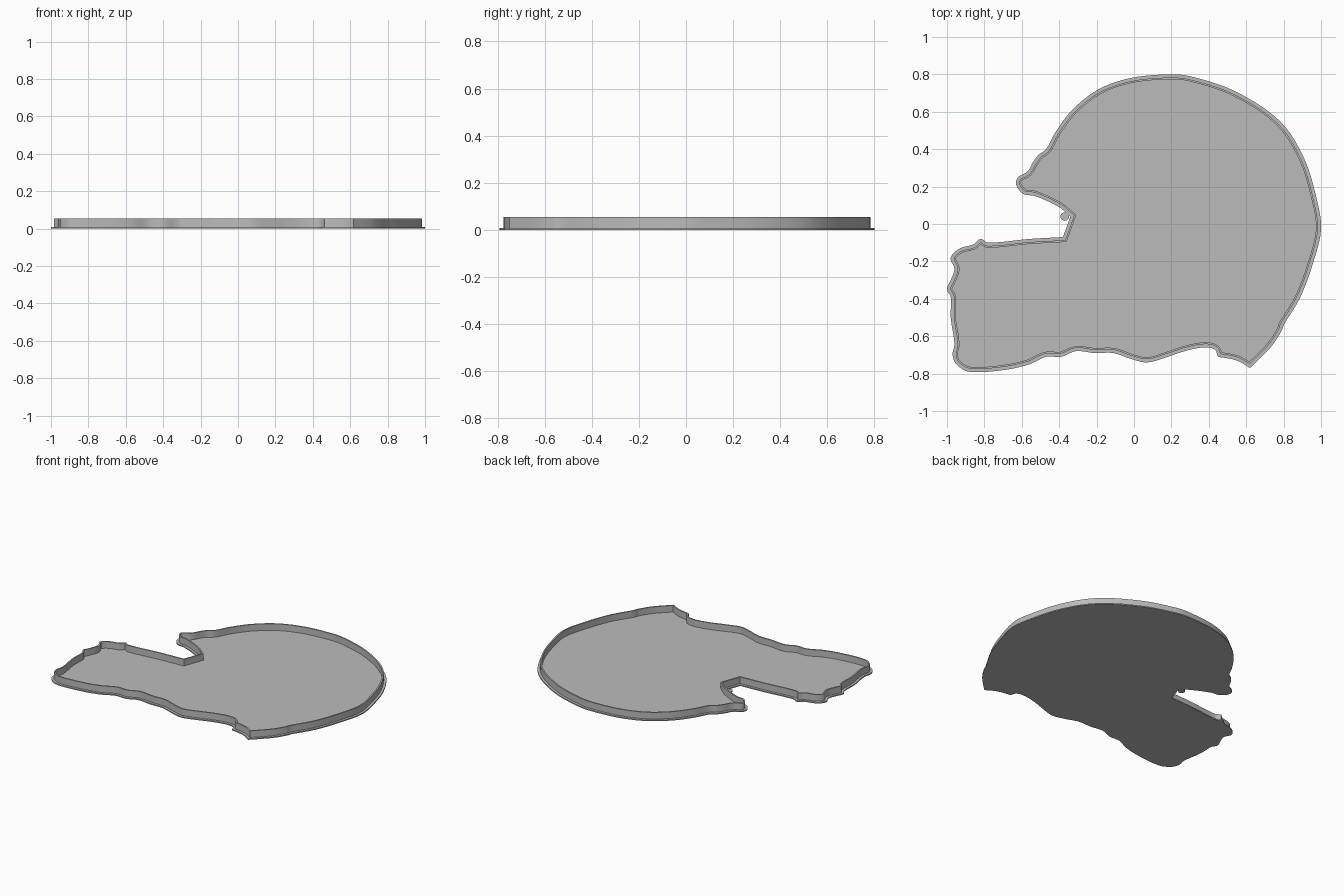
import bpy
import bmesh
import math
from mathutils import Vector
from mathutils.geometry import interpolate_bezier

FLOOR_TOP = 0.008
WALL_TOP = 0.055
FLANGE = 0.017
WALL = 0.01

default_cube = bpy.data.objects.get("Cube")
if default_cube:
    bpy.data.objects.remove(default_cube, do_unlink=True)

grey = bpy.data.materials.new("plain grey")
grey.use_nodes = True
grey.diffuse_color = (0.5, 0.5, 0.5, 1)
grey.node_tree.nodes["Principled BSDF"].inputs["Base Color"].default_value = grey.diffuse_color

# Outline in hundredths, clockwise; each run is a smooth curve, runs meet at corners
dome_run = [(-34, 4), (-40, 9), (-53, 15), (-59, 16), (-63, 21), (-62, 25),
            (-57, 28), (-54, 33), (-51, 37), (-47, 40), (-42, 49), (-33, 61),
            (-19, 72), (-2, 78), (18, 80), (30, 79), (54, 71), (78, 55),
            (91, 35), (98, 12), (100, -3), (96, -20), (89, -39), (80, -54)]
nape_run = [(80, -54), (79, -57), (73, -66), (62, -77)]
tip_run = [(62, -77), (55, -73), (45, -71)]
lower_run = [(45, -71), (43, -67), (37, -66), (27, -68), (18, -71), (7, -74),
             (-2, -72), (-11, -69), (-21, -69), (-31, -68), (-39, -71),
             (-47, -71), (-56, -75), (-69, -78), (-88, -79), (-95, -75),
             (-97, -70), (-96, -64), (-98, -50), (-98, -39), (-100, -35),
             (-98, -30), (-96, -24), (-98, -18), (-93, -13), (-86, -11),
             (-82, -8), (-78, -10), (-56, -8), (-38, -7)]
notch_run = [(-38, -7), (-34, 4)]


def smooth_run(run, steps=6):
    """Sample a smooth curve through the points, leaving out the last one."""
    points = [Vector((x, y, 0)) / 100 for x, y in run]
    last = len(points) - 1
    directions = [(points[min(i + 1, last)] - points[max(i - 1, 0)]).normalized()
                  for i in range(last + 1)]
    samples = []
    for i in range(last):
        start, end = points[i], points[i + 1]
        reach = (end - start).length / 3
        curve = interpolate_bezier(start, start + directions[i] * reach,
                                   end - directions[i + 1] * reach, end, steps)
        samples.extend(curve[:-1])
    return samples


def inset(outline, distance):
    """Move a clockwise outline inwards with mitred corners."""
    result = []
    for i, point in enumerate(outline):
        before = (point - outline[i - 1]).normalized()
        after = (outline[(i + 1) % len(outline)] - point).normalized()
        normal_a = Vector((before.y, -before.x, 0))
        normal_b = Vector((after.y, -after.x, 0))
        miter = (normal_a + normal_b).normalized()
        result.append(point + miter * distance / max(miter.dot(normal_a), 0.5))
    return result


def finish(name, bm):
    """Turn the bmesh into a shaded object."""
    bmesh.ops.recalc_face_normals(bm, faces=bm.faces)
    mesh = bpy.data.meshes.new(name)
    bm.to_mesh(mesh)
    bm.free()
    mesh.materials.append(grey)
    part = bpy.data.objects.new(name, mesh)
    bpy.context.collection.objects.link(part)
    bpy.ops.object.select_all(action="DESELECT")
    part.select_set(True)
    bpy.context.view_layer.objects.active = part
    bpy.ops.object.shade_smooth_by_angle(angle=math.radians(30))
    return part


def add_loop(bm, outline, height):
    return [bm.verts.new((p.x, p.y, height)) for p in outline]


def bridge(bm, first, second):
    for i in range(len(first)):
        bm.faces.new((first[i - 1], first[i], second[i], second[i - 1]))


def build_slab(name, outline, height):
    bm = bmesh.new()
    bottom = add_loop(bm, outline, 0)
    top = add_loop(bm, outline, height)
    bm.faces.new(bottom)
    bm.faces.new(top)
    bridge(bm, bottom, top)
    return finish(name, bm)


outline = []
for run in (dome_run, nape_run, tip_run, lower_run, notch_run):
    outline.extend(smooth_run(run))

# Thin floor with a flange that sticks out past the wall
build_slab("floor_plate", outline, FLOOR_TOP)

# Small round tab on the flange inside the notch
tab_centre = Vector((-0.37, 0.04, 0))
tab = [tab_centre + Vector((math.cos(a), math.sin(a), 0)) * 0.023
       for a in (math.tau * i / 16 for i in range(16))]
build_slab("notch_tab", tab, FLOOR_TOP * 0.9)

# Upright rim wall, a closed ring
bm = bmesh.new()
outer = inset(outline, FLANGE)
inner = inset(outline, FLANGE + WALL)
base = FLOOR_TOP / 2
loops = [add_loop(bm, outer, base), add_loop(bm, outer, WALL_TOP),
         add_loop(bm, inner, WALL_TOP), add_loop(bm, inner, base)]
for i in range(len(loops)):
    bridge(bm, loops[i - 1], loops[i])
finish("rim_wall", bm)
